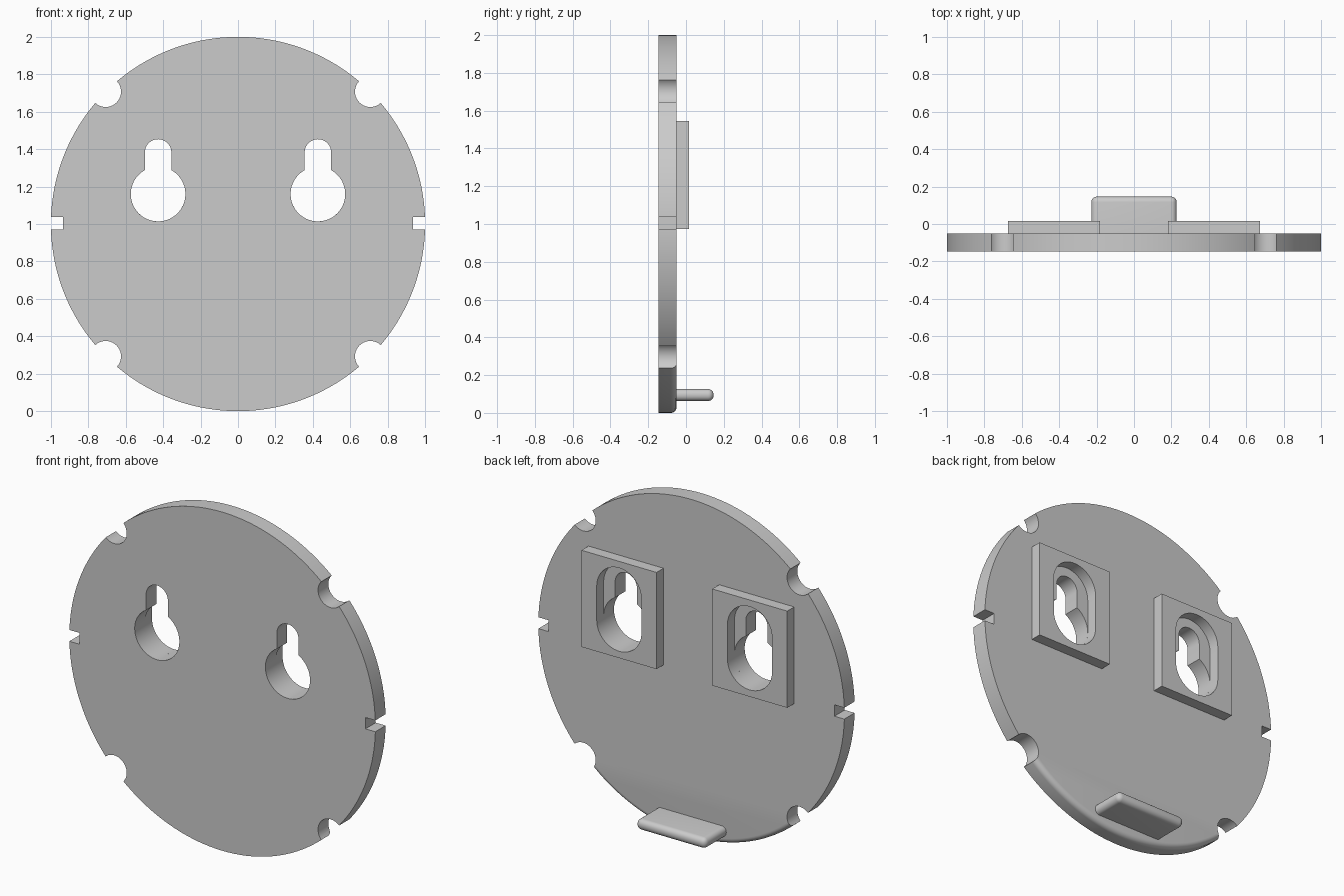
import bpy
import bmesh
from math import sin, cos, pi, radians, asin

cube = bpy.data.objects.get("Cube")
if cube:
    bpy.data.objects.remove(cube, do_unlink=True)

# Depth levels and main sizes
FRONT, BACK, PLATE_BACK, LIP_BACK = -0.146, -0.05, 0.015, 0.146
HOLE_X, HOLE_Z, HOLE_R = 0.427, 1.16, 0.146

grey = bpy.data.materials.new("plain grey")
grey.use_nodes = True
colour = (0.6, 0.6, 0.6, 1)
grey.diffuse_color = colour
grey.node_tree.nodes["Principled BSDF"].inputs["Base Color"].default_value = colour


def arc(cx, cz, r, start, end, steps):
    """Points on an arc in the xz plane, angles in degrees."""
    angles = [radians(start + (end - start) * i / steps) for i in range(steps + 1)]
    return [(cx + r * cos(a), cz + r * sin(a)) for a in angles]


def circle(cx, cz, r, steps):
    return arc(cx, cz, r, 0, 360, steps)[:-1]


def rectangle(x0, x1, z0, z1):
    return [(x0, z0), (x1, z0), (x1, z1), (x0, z1)]


def prism(name, outline, y0, y1, bevel_rule=None, radius=0.03):
    """Extrude an xz outline along y, rounding the edges picked by the rule."""
    bm = bmesh.new()
    face = bm.faces.new([bm.verts.new((x, y0, z)) for x, z in outline])
    new = bmesh.ops.extrude_face_region(bm, geom=[face])["geom"]
    moved = [v for v in new if isinstance(v, bmesh.types.BMVert)]
    bmesh.ops.translate(bm, vec=(0, y1 - y0, 0), verts=moved)
    bmesh.ops.recalc_face_normals(bm, faces=bm.faces)
    if bevel_rule:
        edges = [e for e in bm.edges if bevel_rule(e)]
        bmesh.ops.bevel(bm, geom=edges, offset=radius, offset_type="OFFSET",
                        segments=6, profile=0.5, affect="EDGES")
    mesh = bpy.data.meshes.new(name)
    bm.to_mesh(mesh)
    bm.free()
    mesh.materials.append(grey)
    obj = bpy.data.objects.new(name, mesh)
    bpy.context.collection.objects.link(obj)
    return obj


def activate(obj):
    bpy.ops.object.select_all(action="DESELECT")
    obj.select_set(True)
    bpy.context.view_layer.objects.active = obj


def cut(obj, outline):
    """Cut an outline right through an object."""
    cutter = prism("cutter", outline, -0.5, 0.5)
    mod = obj.modifiers.new("cut", "BOOLEAN")
    mod.operation, mod.solver, mod.object = "DIFFERENCE", "EXACT", cutter
    activate(obj)
    bpy.ops.object.modifier_apply(modifier=mod.name)
    bpy.data.objects.remove(cutter, do_unlink=True)


def keyhole(cx):
    """Round hole with a narrow round-topped slot above it."""
    slot = 0.071
    a = asin(slot / HOLE_R) * 180 / pi
    return (arc(cx, HOLE_Z, HOLE_R, 90 + a, 450 - a, 48)
            + arc(cx, 1.382, slot, 0, 180, 20))


def pocket(cx):
    """Upright slot with round ends."""
    return (arc(cx, HOLE_Z, HOLE_R, 180, 360, 28)
            + arc(cx, 1.36, HOLE_R, 0, 180, 28))


# Disc, with its lower back rim rounded between the lower notches
def lower_back_rim(edge):
    mid = (edge.verts[0].co + edge.verts[1].co) / 2
    return all(v.co.y > BACK - 0.001 for v in edge.verts) and mid.z < 0.3


disc = prism("disc", circle(0, 1, 1, 160), FRONT, BACK, lower_back_rim)

for side in (-1, 1):
    cut(disc, keyhole(side * HOLE_X))
    # Square notch at the side, round notches on the diagonals
    cut(disc, rectangle(*sorted((side * 0.935, side * 1.1)), 0.97, 1.037))
    for up in (-1, 1):
        cut(disc, circle(side * 0.707, 1 + up * 0.707, 0.082, 40))

# Hanger plates behind the keyholes
plates = []
for side, label in ((-1, "right"), (1, "left")):
    cx = side * HOLE_X
    plate = prism(label + "_hanger_plate",
                  rectangle(cx - 0.245, cx + 0.245, 0.974, 1.545), BACK, PLATE_BACK)
    cut(plate, pocket(cx))
    plates.append(plate)

# Rounded lip at the bottom of the back
lip = prism("bottom_lip", rectangle(-0.228, 0.228, 0.063, 0.126), BACK - 0.01, LIP_BACK,
            lambda e: any(v.co.y > 0 for v in e.verts), 0.029)

for obj in [disc, lip] + plates:
    activate(obj)
    bpy.ops.object.shade_smooth_by_angle(angle=radians(35))
